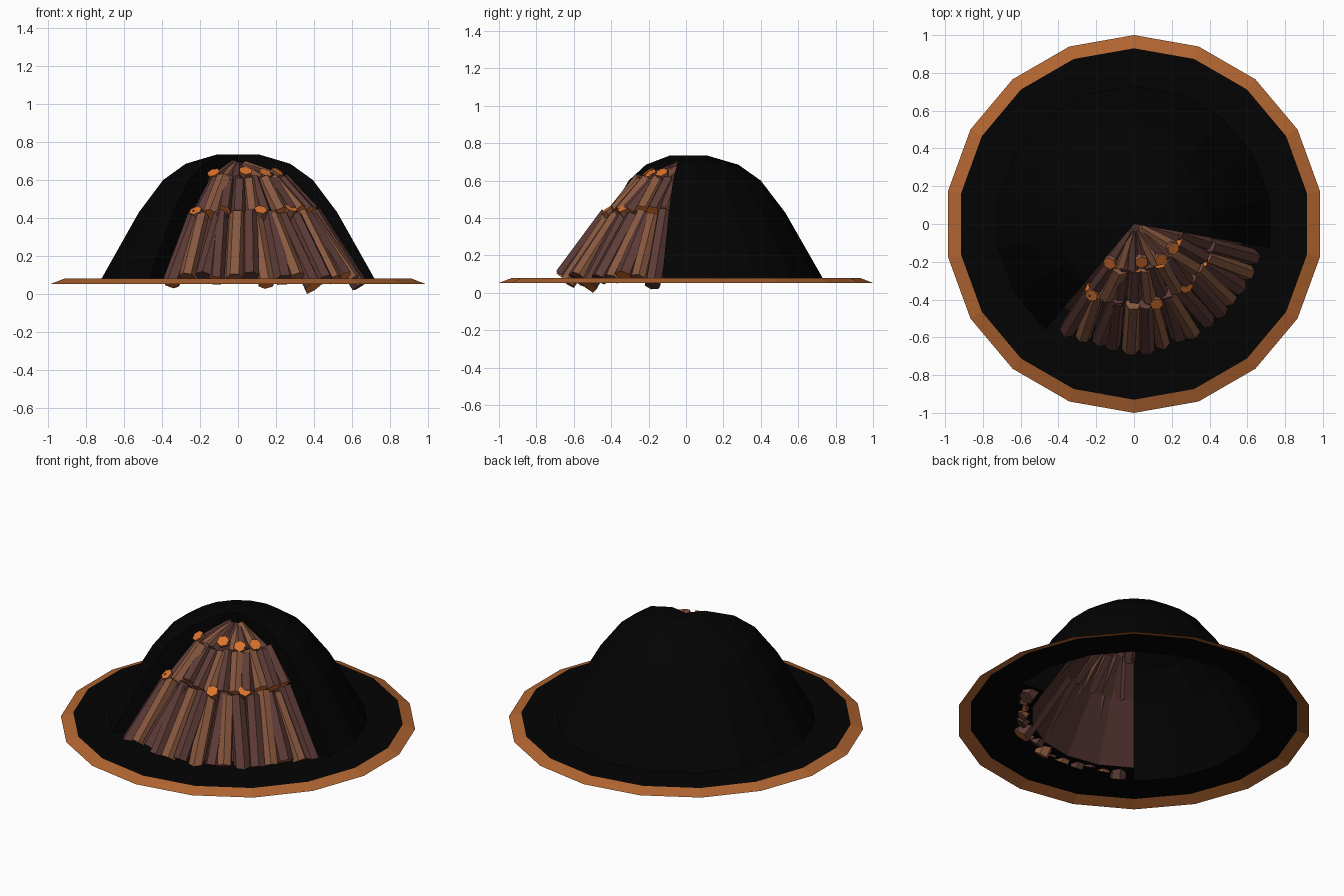
import bpy, bmesh, math, random
from mathutils import Vector

if "Cube" in bpy.data.objects:
    bpy.data.objects.remove(bpy.data.objects["Cube"])

random.seed(11)

def material(name, rgb):
    m = bpy.data.materials.new(name)
    m.diffuse_color = (*rgb, 1)
    m.use_nodes = True
    m.node_tree.nodes["Principled BSDF"].inputs["Base Color"].default_value = m.diffuse_color
    return m

SOIL = material("charred soil", (0.001, 0.001, 0.001))
EARTH = material("brown earth", (0.44, 0.13, 0.03))
BARK = material("dark bark", (0.11, 0.044, 0.038))
WOOD = material("light bark", (0.25, 0.098, 0.05))
CUT = material("cut wood", (0.70, 0.17, 0.028))
CORE = material("core brown", (0.075, 0.03, 0.026))

SIDES = 18
STEP = 360 / SIDES
CUT_A, CUT_B = -130, -10          # open wedge, in degrees

def finish(name, bm, mats):
    bmesh.ops.remove_doubles(bm, verts=bm.verts, dist=0.0005)
    me = bpy.data.meshes.new(name)
    bm.to_mesh(me)
    bm.free()
    for m in mats:
        me.materials.append(m)
    ob = bpy.data.objects.new(name, me)
    bpy.context.collection.objects.link(ob)
    return ob

def polar(r, deg, z):
    a = math.radians(deg)
    return Vector((r * math.cos(a), r * math.sin(a), z))

def lathe(name, profile, a0, a1, mats, first_band=0):
    """Revolve a (radius, z) profile from a0 to a1; first band may use its own colour."""
    bm = bmesh.new()
    n = round((a1 - a0) / STEP)
    rings = [[bm.verts.new(polar(r, a0 + k * STEP, z)) for k in range(n + 1)]
             for r, z in profile]
    for i in range(len(profile) - 1):
        for k in range(n):
            f = bm.faces.new((rings[i][k], rings[i][k + 1],
                              rings[i + 1][k + 1], rings[i + 1][k]))
            f.material_index = first_band if i == 0 else 0
    return finish(name, bm, mats)

DOME = [(0.73, 0.08), (0.53, 0.43), (0.40, 0.60), (0.28, 0.685), (0.11, 0.735), (0, 0.735)]
INNER = [(0.58, 0.08), (0.375, 0.40), (0.22, 0.575), (0.10, 0.64), (0.03, 0.67), (0, 0.67)]

# ground ring with brown edge, soil cover, floor of the opening and its core
lathe("ground_ring", [(1.0, 0.053), (0.93, 0.08), (0.73, 0.08)], 90, 450, [SOIL, EARTH], 1)
lathe("soil_dome", DOME, CUT_B, CUT_A + 360, [SOIL])
lathe("opening_floor", [(0.73, 0.08), (0.58, 0.08)], CUT_A, CUT_B, [SOIL])
lathe("wood_core", INNER, CUT_A, CUT_B, [CORE])

# radial walls at both sides of the opening
bm = bmesh.new()
for deg in (CUT_A, CUT_B):
    o = [bm.verts.new(polar(r, deg, z)) for r, z in DOME]
    i = [bm.verts.new(polar(r, deg, z)) for r, z in INNER]
    for k in range(len(DOME) - 1):
        bm.faces.new((o[k], o[k + 1], i[k + 1], i[k]))
finish("opening_walls", bm, [SOIL])

def add_log(bm, p, q, r0, r1, bark, base, top):
    """Tapered six-sided log from p to q; ends coloured as given."""
    axis = (q - p).normalized()
    u = axis.cross(Vector((0.3, 0.2, 1))).normalized()
    v = axis.cross(u)
    spin = random.uniform(0, 1)
    a, b = [[bm.verts.new(c + r * (math.cos(t) * u + math.sin(t) * v))
             for t in (spin + k * math.pi / 3 for k in range(6))]
            for c, r in ((p, r0), (q, r1))]
    for k in range(6):
        j = (k + 1) % 6
        bm.faces.new((a[k], a[j], b[j], b[k])).material_index = bark
    bm.faces.new(a[::-1]).material_index = base
    bm.faces.new(b).material_index = top

# three tiers: count, bottom (r, z), top (r, z), bottom radius, top radius
TIERS = {"lower_logs": (15, (0.65, 0.08), (0.41, 0.42), 0.046, 0.042),
         "middle_logs": (11, (0.40, 0.425), (0.235, 0.60), 0.043, 0.042),
         "upper_logs": (8, (0.235, 0.592), (0.035, 0.672), 0.038, 0.024)}
for name, (n, lo, hi, r0, r1) in TIERS.items():
    bm = bmesh.new()
    for k in range(n):
        deg = -122 + 107 * k / (n - 1) + random.uniform(-1, 1)
        out = random.uniform(-0.014, 0.014)
        drop = 0.035 if name == "lower_logs" and k in (0, 6, 9, 14) else 0
        p = polar(lo[0] + out + drop * 0.4, deg, lo[1] - drop + random.uniform(-0.012, 0.012))
        q = polar(hi[0] + out, deg + random.uniform(-4, 4), hi[1] + random.uniform(-0.015, 0.012))
        s = random.uniform(0.9, 1.08)
        bark = (0, 1, 0, 0, 1, 0, 1)[k % 7]
        base = 2 if k % 3 == 0 or name == "middle_logs" else bark
        add_log(bm, p, q, r0 * s, r1 * s, bark, base, bark if name == "upper_logs" or k % 3 else 2)
    if name == "lower_logs":        # the lowest tip rests on the ground
        low = min(bm.verts, key=lambda v: v.co.z)
        low.co.z = 0
    finish(name, bm, [BARK, WOOD, CUT])

# short logs that poke out between the tiers and show their cut ends
bm = bmesh.new()
for x, y, z in ((-0.13, -0.21, 0.64), (0.04, -0.205, 0.65), (0.145, -0.19, 0.64),
                (0.21, -0.13, 0.645), (0.28, -0.335, 0.455), (0.12, -0.425, 0.445),
                (-0.225, -0.38, 0.44)):
    tip = Vector((x, y, z))
    lean = Vector((x, y, 0)).normalized() * 0.6 + Vector((0, 0, 0.8))
    add_log(bm, tip - lean * 0.08, tip, 0.03, 0.036, 1, 1, 2)
finish("poking_stubs", bm, [BARK, WOOD, CUT])
